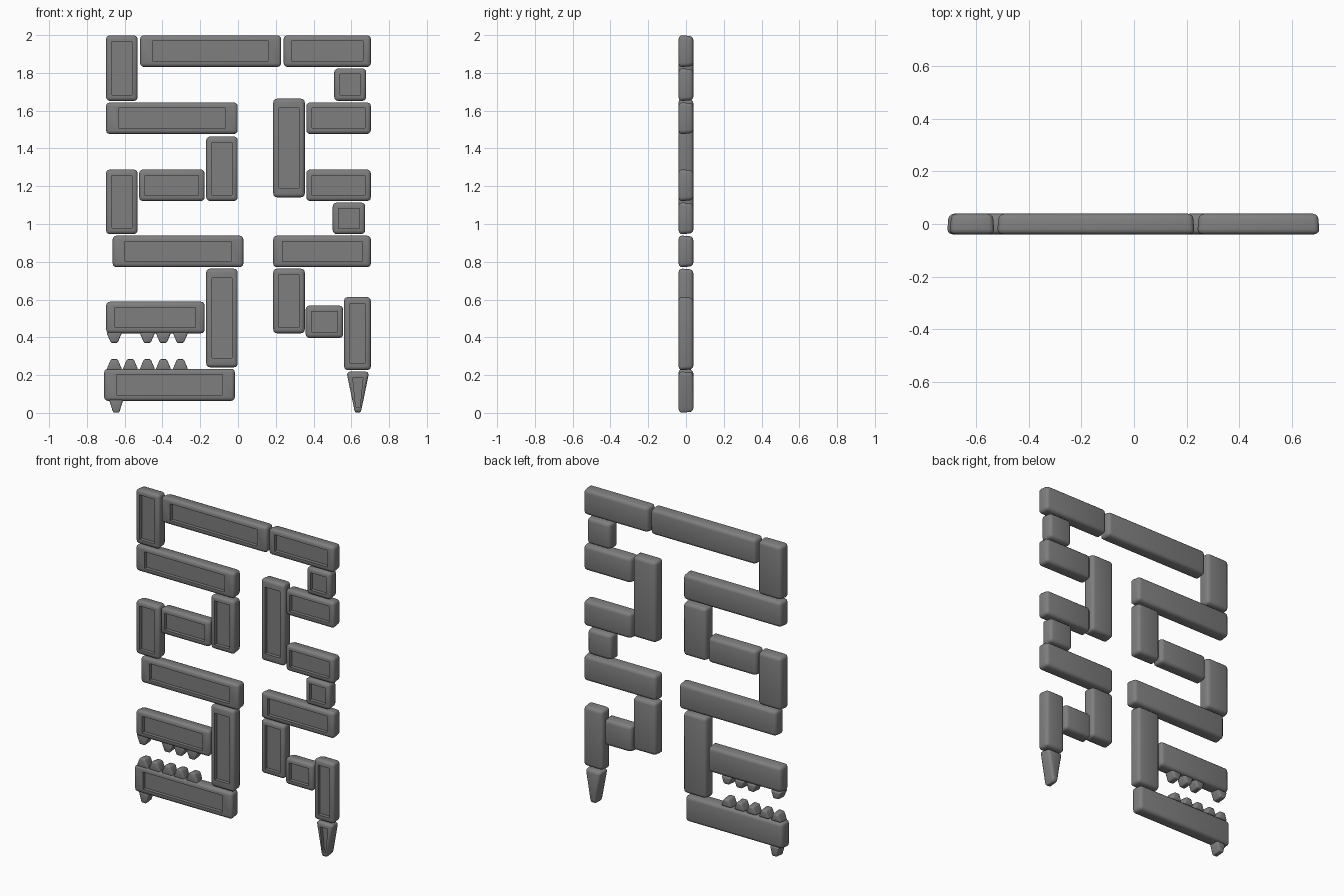
import bpy, bmesh
from mathutils import Vector

if "Cube" in bpy.data.objects:
    bpy.data.objects.remove(bpy.data.objects["Cube"])

stone = bpy.data.materials.new("grey stone")
stone.use_nodes = True
GREY = (0.21, 0.21, 0.21, 1)
stone.diffuse_color = GREY
stone.node_tree.nodes["Principled BSDF"].inputs["Base Color"].default_value = GREY


def block(name, x0, x1, z0, z1, tip=None, recess=True, depth=0.078, bevel=0.02):
    """Rounded bar; optional sunken front panel; tip=(bottom, top) width factors."""
    w, h = x1 - x0, z1 - z0
    bm = bmesh.new()
    bmesh.ops.create_cube(bm, size=1)
    for v in bm.verts:
        v.co = Vector((v.co.x * w, v.co.y * depth, v.co.z * h))
        if v.co.y > 0:  # the back is a little narrower
            v.co.x -= 0.006 * (1 if v.co.x > 0 else -1)
            v.co.z -= 0.006 * (1 if v.co.z > 0 else -1)
    bmesh.ops.bevel(bm, geom=bm.edges[:], offset=bevel, segments=3,
                    profile=0.5, affect='EDGES')
    if recess:
        bm.normal_update()
        front = max((f for f in bm.faces if f.normal.y < -0.99),
                    key=lambda f: f.calc_area())
        bmesh.ops.inset_individual(bm, faces=[front], thickness=0.003)
        margin = [min(max(0.095 * s, 0.032), 0.068) for s in (w, h)]
        for v in front.verts:
            v.co.x = (w / 2 - margin[0]) * (1 if v.co.x > 0 else -1)
            v.co.z = (h / 2 - margin[1]) * (1 if v.co.z > 0 else -1)
        floor = bmesh.ops.extrude_discrete_faces(bm, faces=[front])["faces"][0]
        for v in floor.verts:
            v.co.y += 0.022
    if tip:
        for v in bm.verts:
            t = v.co.z / h + 0.5
            v.co.x *= tip[0] + (tip[1] - tip[0]) * t
    mesh = bpy.data.meshes.new(name)
    bm.to_mesh(mesh)
    bm.free()
    ob = bpy.data.objects.new(name, mesh)
    ob.location = ((x0 + x1) / 2, 0, (z0 + z1) / 2)
    bpy.context.collection.objects.link(ob)
    mesh.materials.append(stone)
    bpy.ops.object.select_all(action='DESELECT')
    ob.select_set(True)
    bpy.context.view_layer.objects.active = ob
    bpy.ops.object.shade_smooth_by_angle(angle=0.7)
    return ob


# Bars of the right half, then of the left half
bars = {
    "upper_right_post": (-.70, -.53, 1.65, 2.0),
    "top_beam_long": (-.52, .23, 1.83, 2.0),
    "upper_right_bar": (-.70, 0, 1.475, 1.645),
    "inner_right_post": (-.17, 0, 1.12, 1.465),
    "middle_right_post": (-.70, -.53, .945, 1.29),
    "middle_right_link": (-.525, -.175, 1.12, 1.29),
    "middle_right_bar": (-.665, .03, .77, .94),
    "jaw_post": (-.17, 0, .24, .765),
    "upper_jaw": (-.70, -.175, .42, .59),
    "lower_jaw": (-.71, -.015, .062, .235),
    "top_beam_short": (.24, .705, 1.83, 2.0),
    "upper_left_cube": (.508, .68, 1.65, 1.825),
    "upper_left_bar": (.36, .705, 1.475, 1.645),
    "inner_left_post": (.185, .355, 1.14, 1.665),
    "middle_left_bar": (.36, .705, 1.12, 1.29),
    "middle_left_cube": (.50, .675, .945, 1.115),
    "lower_left_bar": (.185, .705, .77, .94),
    "lower_left_post": (.185, .355, .42, .765),
    "lower_left_cube": (.357, .558, .395, .57),
    "tail_post": (.56, .705, .225, .615),
}
for name, box in bars.items():
    block(name, *box)

# Pointed tail end
block("tail_spike", .572, .697, 0, .22, tip=(.25, 1.0))

# Teeth on both jaws, and the small foot
def tooth(name, x, z0, z1, tip):
    block(name, x - .04, x + .04, z0, z1, tip, False, .066, .01)

xs = (-.655, -.57, -.48, -.395, -.305)
for i, x in enumerate(xs):
    tooth(f"lower_tooth_{i + 1}", x, .225, .285, (1.1, .45))
    if i != 1:  # gap in the upper row
        tooth(f"upper_tooth_{i + 1}", x, .37, .43, (.45, 1.1))
tooth("foot", -.645, 0, .075, (.4, 1.0))
